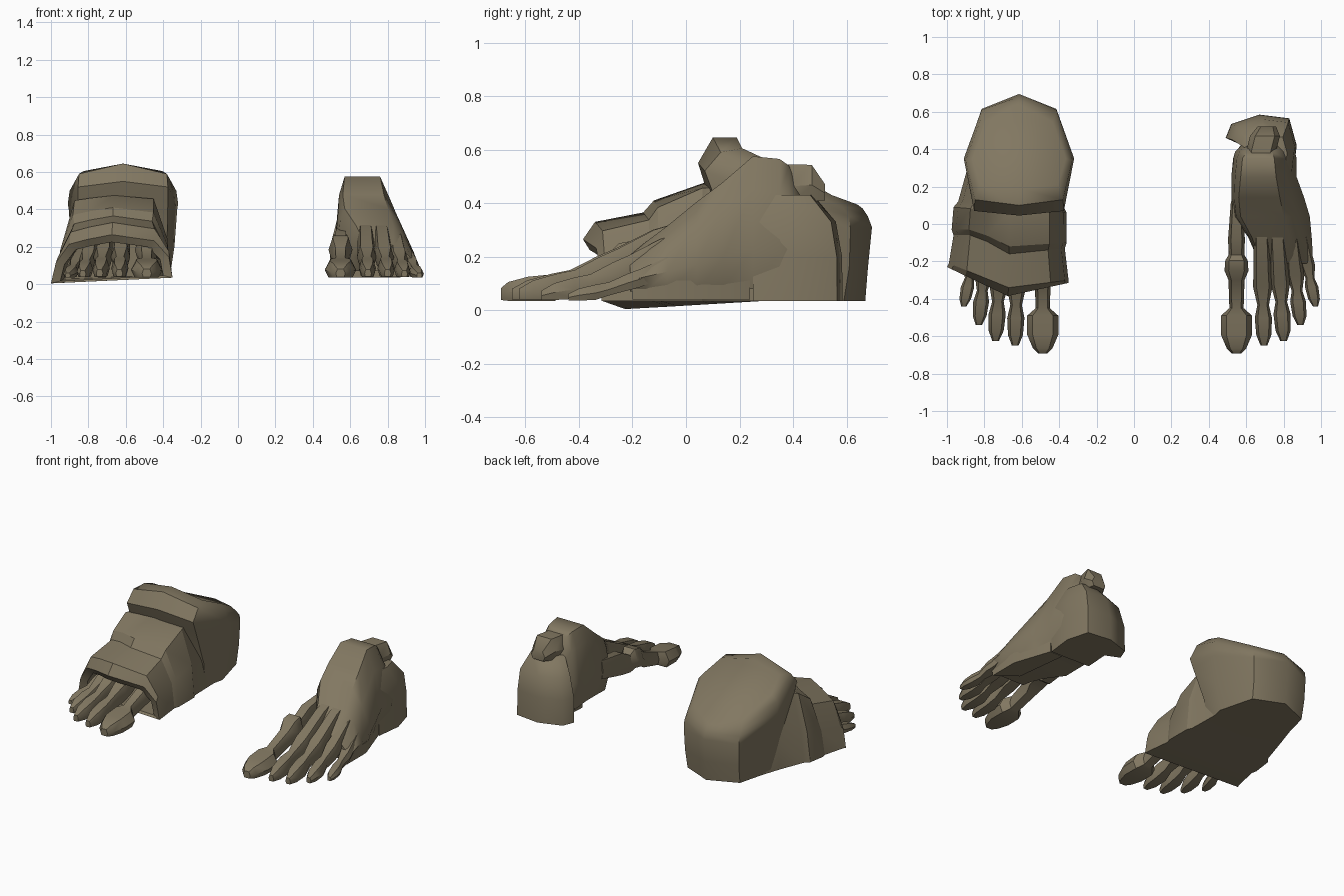
import bpy, bmesh, math

mat = bpy.data.materials.new("drab_brown")
mat.diffuse_color = (0.222, 0.186, 0.12, 1)


def loft(name, rings, angle=32):
    """Skin a list of equal-length closed rings and cap both ends."""
    bm = bmesh.new()
    rows = [[bm.verts.new(p) for p in ring] for ring in rings]
    n = len(rows[0])
    for a, b in zip(rows, rows[1:]):
        for i in range(n):
            j = (i + 1) % n
            bm.faces.new((a[i], a[j], b[j], b[i]))
    bm.faces.new(rows[0])
    bm.faces.new(rows[-1])
    bmesh.ops.recalc_face_normals(bm, faces=bm.faces)
    me = bpy.data.meshes.new(name)
    bm.to_mesh(me)
    bm.free()
    me.materials.append(mat)
    ob = bpy.data.objects.new(name, me)
    bpy.context.collection.objects.link(ob)
    bpy.ops.object.select_all(action='DESELECT')
    ob.select_set(True)
    bpy.context.view_layer.objects.active = ob
    bpy.ops.object.shade_smooth_by_angle(angle=math.radians(angle))
    return ob


def digit(name, stations, flip):
    """Bone made of faceted sections (x, y, z, half width, half height)."""
    shape = [(-.75, -1), (.75, -1), (1, -.1), (.65, 1), (-.65, 1), (-1, -.1)]
    rings = []
    for x, y, z, w, h in stations:
        ring = [(x + u * w, y, z + v * h) for u, v in shape]
        rings.append([(.06 - px, py, pz) for px, py, pz in ring] if flip else ring)
    loft(name, rings, 35)


# Big toe: y, z, half width, half height
BIG = [(.12, .24, .03, .06), (-.08, .205, .045, .07), (-.165, .175, .042, .055),
       (-.195, .20, .06, .06), (-.25, .19, .064, .06), (-.30, .15, .043, .05),
       (-.45, .10, .038, .042), (-.49, .085, .083, .05), (-.59, .08, .084, .045),
       (-.665, .07, .052, .035), (-.692, .06, .025, .022)]
# Small toes: fraction of length, z, half width, half height
SMALL = [(0, .30, .04, .05), (.25, .245, .045, .055), (.45, .175, .048, .055),
         (.55, .15, .052, .05), (.69, .11, .031, .04), (.79, .09, .046, .046),
         (.92, .075, .040, .036), (1, .06, .018, .02)]
# Start x, end x, tip y, height factor, width factor
TOES = [(.68, .695, -.65, 1, 1), (.76, .80, -.625, 1, 1),
        (.83, .89, -.54, .87, .92), (.875, .97, -.44, .62, .78)]


def toes(side, flip):
    digit(side + "_big_toe", [(.548, *s) for s in BIG], flip)
    for i, (x0, x1, tip, k, kw) in enumerate(TOES):
        pts = [(x0 + (x1 - x0) * t, .05 + (tip - .05) * t,
                .03 + (z - .03) * k, w * kw, h * k) for t, z, w, h in SMALL]
        digit(f"{side}_toe_{i + 2}", pts, flip)


toes("bare_foot", False)
toes("booted_foot", True)

# Bare foot wedge: y, left, right, top left, top right, top z, bottom z
BODY = [(-.21, .655, .955, .67, .83, .205, .07), (-.15, .645, .955, .66, .83, .255, .07),
        (-.07, .61, .95, .63, .83, .315, .07),
        (.04, .53, .94, .57, .80, .405, .07), (.14, .52, .91, .56, .78, .48, .08),
        (.25, .52, .87, .57, .76, .575, .08), (.35, .53, .87, .58, .75, .565, .06),
        (.385, .54, .86, .60, .74, .54, .10), (.43, .58, .84, .63, .76, .42, .12)]
rings = []
for y, l, r, tl, tr, zt, zb in BODY:
    h = zt - zb
    rings.append([(l + .03, y, zb), (r - .03, y, zb), (r, y, zb + .3 * h),
                  ((r * .5 + tr * .5), y, zb + .75 * h), (tr, y, zt), (tl, y, zt),
                  ((l * .6 + tl * .4), y, zb + .8 * h), (l, y, zb + .35 * h)])
loft("instep", rings, 50)

# Outer sole pad and heel block of the bare foot
loft("outer_pad", [[(x, y, .04 + k) for x, y in
                    [(.76, .24), (.85, .24), (.93, .0), (.93, -.2), (.80, -.1)]]
                   for k in (0, .07)])
HEEL = [(.49, .46), (.52, .535), (.67, .585), (.83, .565), (.87, .42),
        (.85, .25), (.57, .26), (.58, .42)]
rings = []
for z, s, dx, dy in [(.035, 1, 0, 0), (.20, .99, 0, 0), (.33, .88, .01, -.005),
                     (.43, .58, .02, -.04)]:
    rings.append([(.70 + (x - .70) * s + dx, .42 + (y - .42) * s + dy, z) for x, y in HEEL])
loft("heel", rings, 50)

# Ankle knob behind the leg joint
digit("ankle_knob", [(.67, .34, .47, .07, .07), (.68, .39, .47, .08, .075),
                     (.70, .47, .475, .08, .068), (.71, .52, .44, .05, .03)], False)

# Wrapped boot: arched bands as y left/centre/right, x left/right, top z, squareness
ARCH = [(0, 0), (.04, .42), (.15, .80), (.3, .9), (.5, 1), (.85, .86), (.97, .48), (1, 0)]
BANDS = [(-.02, -.05, -.04, -.93, -.42, .23, 0),
         (-.22, -.36, -.30, -.95, -.40, .225, 0),
         (-.23, -.385, -.315, -1.0, -.35, .265, 0),
         (-.21, -.34, -.30, -.99, -.35, .33, .2),
         (-.06, -.16, -.13, -.965, -.37, .365, .4),
         (-.03, -.12, -.10, -.975, -.36, .41, .5),
         (.09, .065, .06, -.965, -.36, .475, .7),
         (.12, .10, .09, -.94, -.375, .47, .8),
         (.30, .22, .30, -.89, -.38, .46, .6),
         (.45, .40, .45, -.84, -.42, .36, 0)]
rings = []
for n, (yl, yc, yr, xl, xr, zt, sq) in enumerate(BANDS):
    tilt = max(0, min(.03, .03 * (.3 - yl) / .5))
    lift = .012 if n < 2 else 0
    ring = []
    for u, v in ARCH:
        dip = max(0, (u - .2) / .3) if n in (4, 5) else u * 2
        y = yl + (yc - yl) * dip if u < .5 else yc + (yr - yc) * (u - .5) * 2
        if v > .7:
            v += (1 - v) * sq
        base = .035 - tilt * (1 - u) + lift
        ring.append((xl + (xr - xl) * u, y, base + (zt - base) * v))
    rings.append(ring)
loft("boot_bands", rings, 25)

# Boot cuff: half outline (half width, y, z) mirrored about its centre line
CUFF = [[(0, .20, .035), (.22, .22, .035), (.25, .36, .035), (.19, .59, .035), (0, .67, .035)],
        [(0, .15, .25), (.235, .19, .20), (.275, .36, .20), (.195, .61, .16), (0, .68, .16)],
        [(0, .07, .47), (.24, .10, .44), (.29, .35, .40), (.2, .615, .30), (0, .695, .31)],
        [(0, .045, .55), (.24, .07, .52), (.295, .35, .43), (.2, .61, .35), (0, .68, .35)],
        [(0, .10, .645), (.235, .13, .59), (.285, .34, .50), (.195, .585, .385), (0, .66, .38)],
        [(0, .19, .645), (.21, .21, .605), (.25, .35, .54), (.18, .545, .43), (0, .64, .395)]]
rings = []
for half in CUFF:
    left = [(-.615 - w, y, z) for w, y, z in half]
    right = [(-.615 + w, y, z) for w, y, z in half[-2:0:-1]]
    rings.append(left + right)
loft("boot_cuff", rings, 46)
